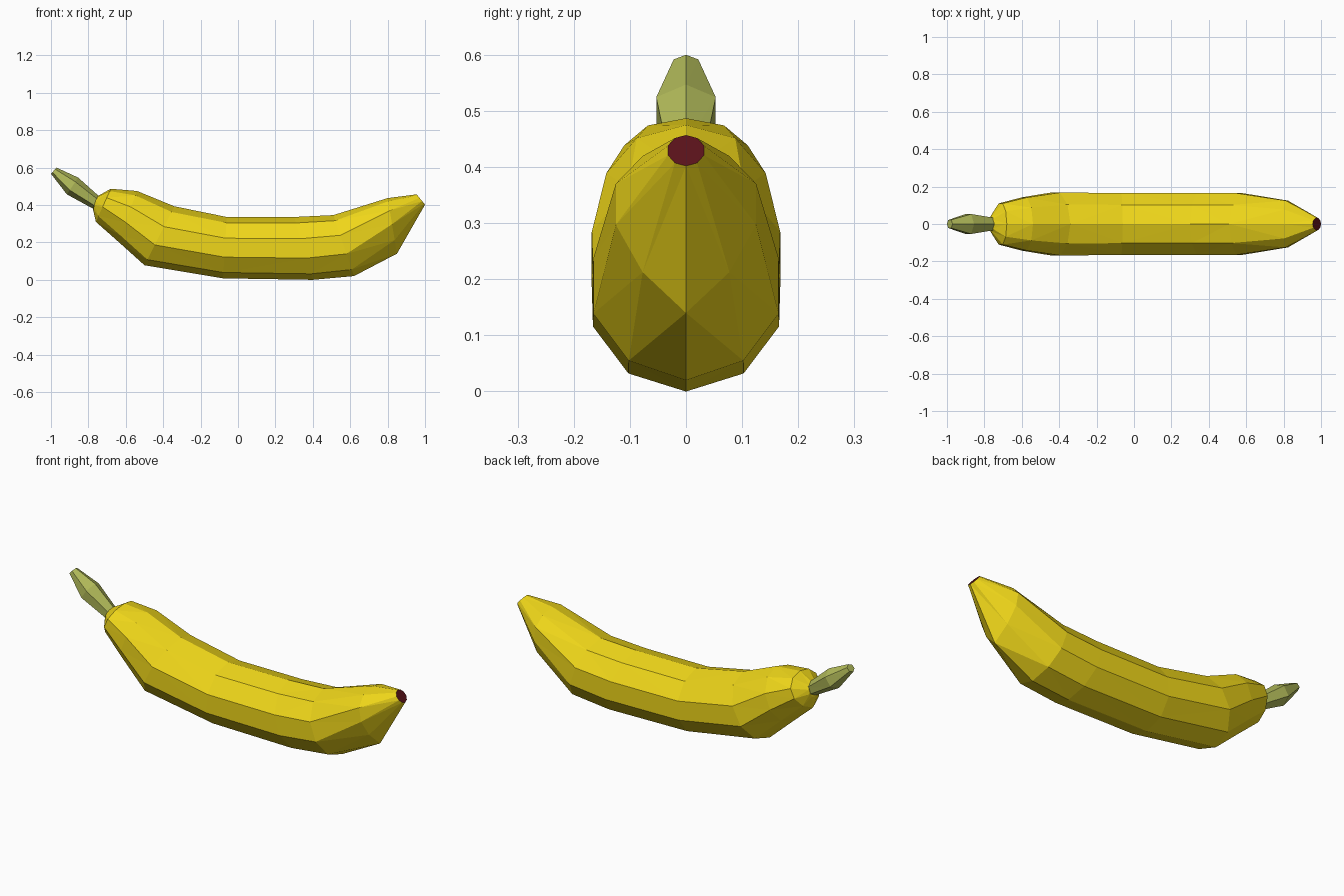
import bpy, bmesh
from math import sin, cos, pi

if "Cube" in bpy.data.objects:
    bpy.data.objects.remove(bpy.data.objects["Cube"])


def material(name, rgb):
    m = bpy.data.materials.new(name)
    m.diffuse_color = (*rgb, 1)
    m.use_nodes = True
    m.node_tree.nodes["Principled BSDF"].inputs["Base Color"].default_value = m.diffuse_color
    return m


def loft(name, rings, sides, mats, end_mat=0):
    """Skin rings given as (top x, top z, bottom x, bottom z, half width, rise)."""
    bm = bmesh.new()
    widest = max(abs(sin(2 * pi * i / sides)) for i in range(sides))
    loops = []
    for tx, tz, bx, bz, w, rise in rings:
        loop = []
        for i in range(sides):
            a = 2 * pi * i / sides
            t = ((1 - cos(a)) / 2) ** rise      # 0 at the belly, 1 at the top
            loop.append(bm.verts.new((bx + (tx - bx) * t, w * sin(a) / widest,
                                      bz + (tz - bz) * t)))
        loops.append(loop)
    for a, b in zip(loops, loops[1:]):
        for i in range(sides):
            j = (i + 1) % sides
            bm.faces.new((a[i], a[j], b[j], b[i]))
    bm.faces.new(loops[0])
    bm.faces.new(loops[-1]).material_index = end_mat
    bmesh.ops.recalc_face_normals(bm, faces=bm.faces)
    bmesh.ops.triangulate(bm, faces=[f for f in bm.faces if len(f.verts) == 4])
    me = bpy.data.meshes.new(name)
    bm.to_mesh(me)
    bm.free()
    for m in mats:
        me.materials.append(m)
    ob = bpy.data.objects.new(name, me)
    bpy.context.collection.objects.link(ob)
    return ob


yellow = material("peel_yellow", (0.87, 0.68, 0.01))
green = material("stem_green", (0.44, 0.49, 0.10))
dark = material("tip_dark", (0.10, 0.006, 0.01))

# Curved fruit, stem end to blossom end, with a dark end face
loft("banana_body", [
    (-0.755, 0.445, -0.775, 0.375, 0.040, 1.0),
    (-0.68, 0.487, -0.76, 0.31, 0.110, 0.75),
    (-0.54, 0.475, -0.64, 0.204, 0.142, 0.9),
    (-0.34, 0.393, -0.50, 0.078, 0.168, 1.0),
    (-0.06, 0.336, -0.08, 0.008, 0.166, 1.0),
    (0.30, 0.336, 0.40, 0.0, 0.166, 1.0),
    (0.51, 0.346, 0.62, 0.02, 0.165, 0.95),
    (0.80, 0.437, 0.85, 0.14, 0.125, 0.6),
    (0.955, 0.457, 1.0, 0.402, 0.032, 1.0),
], 10, [yellow, dark], 1)

# Short hexagonal stem, swollen in the middle
loft("stem", [
    (-0.735, 0.44, -0.765, 0.375, 0.032, 1.0),
    (-0.855, 0.547, -0.915, 0.457, 0.053, 1.0),
    (-0.97, 0.60, -1.0, 0.567, 0.022, 1.0),
], 6, [green])
